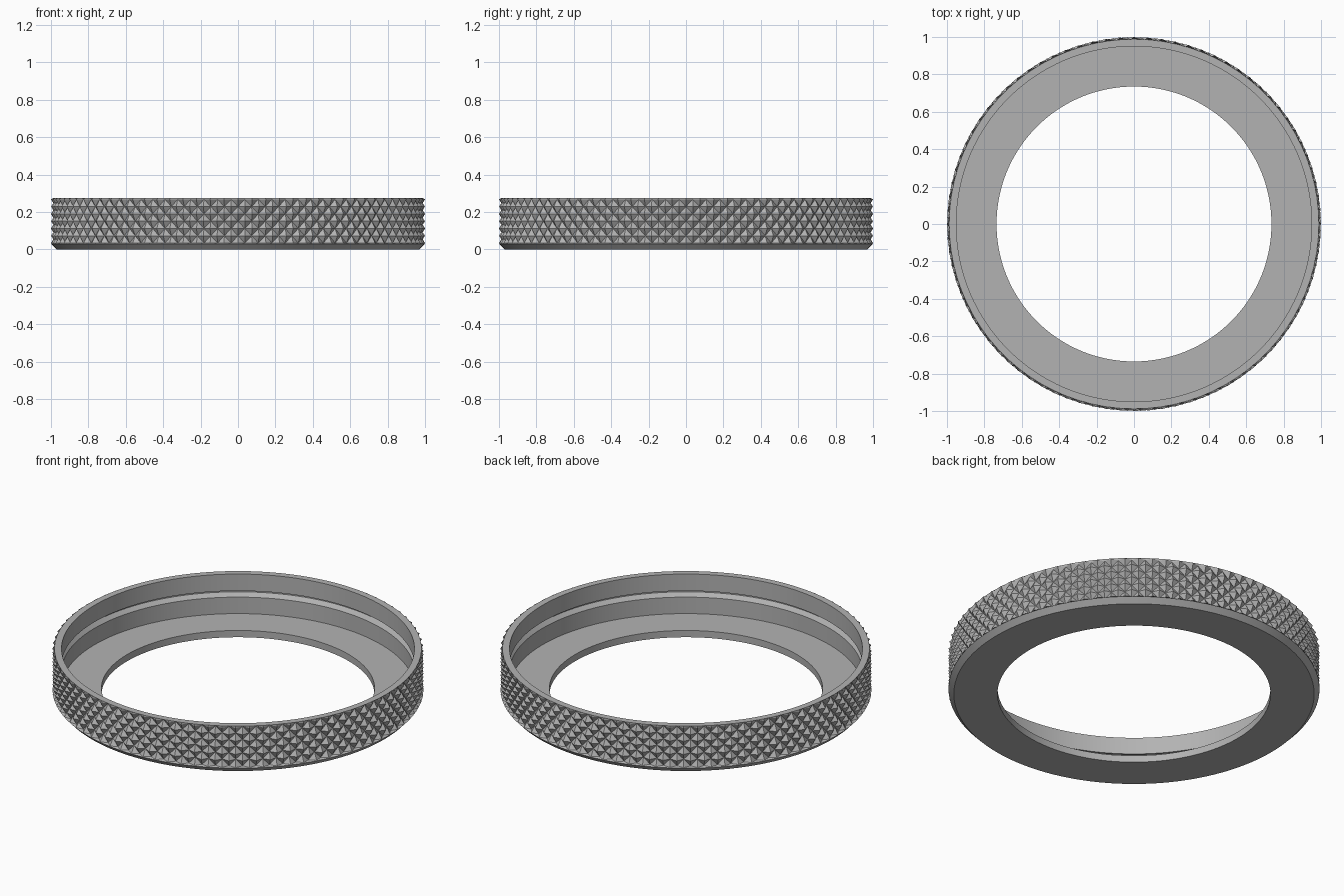
import bpy, bmesh, math

cube = bpy.data.objects.get("Cube")
if cube:
    bpy.data.objects.remove(cube, do_unlink=True)

COLS = 168                      # two columns per knurl diamond
ROWS = 6                        # two rows per knurl diamond
KNURL_BOTTOM, KNURL_TOP = 0.034, 0.268
PEAK, VALLEY = 1.0, 0.976

# One flat grey material
grey = bpy.data.materials.new("satin_grey")
grey.use_nodes = True
colour = (0.45, 0.45, 0.45, 1.0)
grey.diffuse_color = colour
grey.node_tree.nodes["Principled BSDF"].inputs["Base Color"].default_value = colour


def add_ring(bm, radius, z):
    """Circle of vertices; radius is a function of the column."""
    return [bm.verts.new((radius(c) * math.cos(math.tau * c / COLS),
                          radius(c) * math.sin(math.tau * c / COLS), z))
            for c in range(COLS)]


def bridge(bm, low, high, row=None):
    """Join two rings; knurl rows are split along their valleys."""
    for c in range(COLS):
        d = (c + 1) % COLS
        a, b, e, f = low[c], low[d], high[d], high[c]
        if row is None:
            bm.faces.new((a, b, e, f))
        elif (c + row) % 2 == 0:
            bm.faces.new((a, b, f))
            bm.faces.new((b, e, f))
        else:
            bm.faces.new((a, b, e))
            bm.faces.new((a, e, f))


def plain(r):
    return lambda c: r


def knurl(row):
    return lambda c: PEAK if (c + row) % 2 == 0 else VALLEY


bm = bmesh.new()

# Underside and bottom chamfer
rings = [add_ring(bm, plain(r), z)
         for r, z in [(0.735, 0), (0.97, 0), (0.998, 0.03)]]
knurl_start = len(rings)

# Diamond knurl around the outer wall
for row in range(ROWS + 1):
    z = KNURL_BOTTOM + (KNURL_TOP - KNURL_BOTTOM) * row / ROWS
    rings.append(add_ring(bm, knurl(row), z))
knurl_end = len(rings) - 1

# Rim, inner wall with retaining groove, then the recessed floor
inner = [(0.988, 0.275), (0.95, 0.275), (0.95, 0.175), (0.97, 0.18),
         (0.97, 0.16), (0.95, 0.138), (0.95, 0.04), (0.735, 0.04)]
rings += [add_ring(bm, plain(r), z) for r, z in inner]

for i, low in enumerate(rings):
    high = rings[(i + 1) % len(rings)]
    on_knurl = knurl_start <= i < knurl_end
    bridge(bm, low, high, i - knurl_start if on_knurl else None)

bmesh.ops.recalc_face_normals(bm, faces=bm.faces)
mesh = bpy.data.meshes.new("knurled_ring")
bm.to_mesh(mesh)
bm.free()
mesh.materials.append(grey)
ring = bpy.data.objects.new("knurled_ring", mesh)
bpy.context.collection.objects.link(ring)

# Smooth the turned surfaces while the knurl edges stay sharp
bpy.context.view_layer.objects.active = ring
ring.select_set(True)
bpy.ops.object.shade_smooth_by_angle(angle=math.radians(10))
